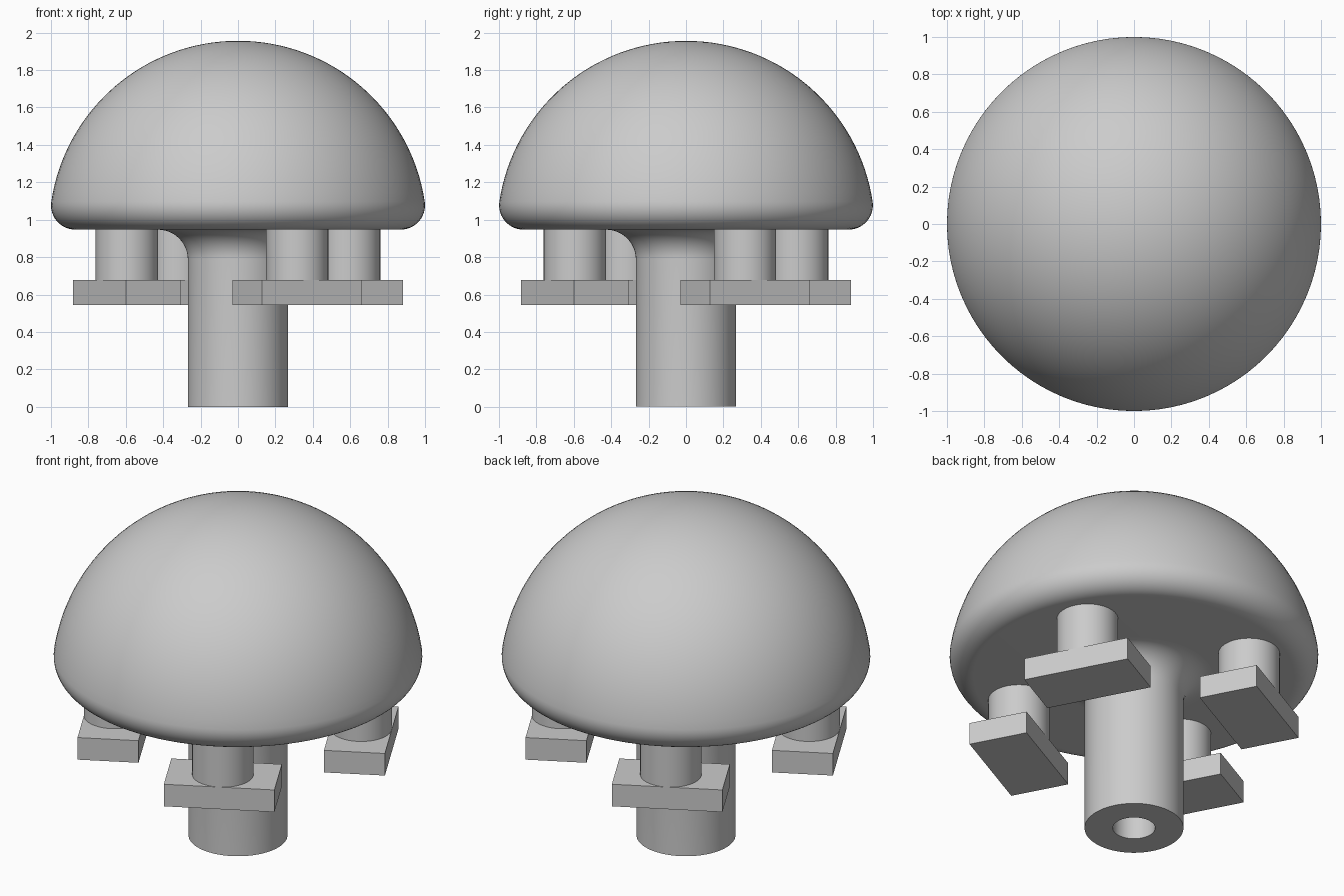
import bpy
import bmesh
from math import sin, cos, pi, radians, sqrt, atan2
from mathutils import Matrix

if "Cube" in bpy.data.objects:
    bpy.data.objects.remove(bpy.data.objects["Cube"])

GREY = (0.6, 0.6, 0.6, 1.0)
grey = bpy.data.materials.new("plain grey")
grey.use_nodes = True
grey.diffuse_color = GREY
grey.node_tree.nodes["Principled BSDF"].inputs["Base Color"].default_value = GREY

BASE = 0.947        # underside of the cap
SINK = 0.02         # overlap of the parts into the cap


def finish(name, bm):
    """Turn a bmesh into a shaded, coloured object."""
    bmesh.ops.recalc_face_normals(bm, faces=bm.faces)
    mesh = bpy.data.meshes.new(name)
    bm.to_mesh(mesh)
    bm.free()
    mesh.materials.append(grey)
    obj = bpy.data.objects.new(name, mesh)
    bpy.context.collection.objects.link(obj)
    bpy.ops.object.select_all(action="DESELECT")
    obj.select_set(True)
    bpy.context.view_layer.objects.active = obj
    bpy.ops.object.shade_smooth_by_angle(angle=radians(30))
    return obj


def arc(r, z, radius, start, end, steps):
    """Points of an arc in the (r, z) plane."""
    angles = [start + (end - start) * i / steps for i in range(steps + 1)]
    return [(r + radius * cos(a), z + radius * sin(a)) for a in angles]


def lathe(name, profile, sides=96):
    """Revolve an (r, z) profile around the z axis."""
    bm = bmesh.new()
    verts = [bm.verts.new((max(r, 0), 0, z)) for r, z in profile]
    edges = [bm.edges.new(pair) for pair in zip(verts, verts[1:])]
    bmesh.ops.spin(bm, geom=verts + edges, cent=(0, 0, 0), axis=(0, 0, 1),
                   angle=2 * pi, steps=sides, use_duplicate=False)
    bmesh.ops.remove_doubles(bm, verts=bm.verts, dist=0.0005)
    return finish(name, bm)


# Cap: hemisphere with a rounded rim and flat underside
DOME, RIM = 1.009, 0.13
rim_r = sqrt((DOME - RIM) ** 2 - RIM ** 2)
tangent = atan2(RIM, rim_r)
lathe("cap", [(0, BASE)]
      + arc(rim_r, BASE + RIM, RIM, -pi / 2, tangent, 12)
      + arc(0, BASE, DOME, tangent, pi / 2, 32)[1:])

# Stem: flared into the cap, with a round hole in its foot
STEM, HOLE, FLARE = 0.268, 0.115, 0.16
lathe("stem", [(0, 0.5), (HOLE, 0.5), (HOLE, 0), (STEM, 0)]
      + arc(STEM + FLARE, BASE - FLARE, FLARE, pi, pi / 2, 12)
      + [(STEM + FLARE, BASE + SINK), (0, BASE + SINK)])

# Four posts, each with a rectangular pad set across the radius
PAD_LOW, PAD_TOP = 0.545, 0.677
WIDTH, LENGTH = 0.333, 0.604
for i, side in enumerate(("front", "left", "back", "right")):
    place = (Matrix.Rotation(radians(-62 + 90 * i), 4, "Z")
             @ Matrix.Translation((0.673, 0, 0)))

    bm = bmesh.new()
    height = BASE + SINK - PAD_TOP
    bmesh.ops.create_cone(bm, cap_ends=True, segments=48, radius1=WIDTH / 2,
                          radius2=WIDTH / 2, depth=height,
                          matrix=place @ Matrix.Translation((0, 0, PAD_TOP + height / 2)))
    finish(side + "_post", bm)

    bm = bmesh.new()
    bmesh.ops.create_cube(bm, size=1, matrix=place
                          @ Matrix.Translation((0, 0, (PAD_LOW + PAD_TOP) / 2))
                          @ Matrix.Diagonal((WIDTH, LENGTH, PAD_TOP - PAD_LOW, 1)))
    finish(side + "_pad", bm)
